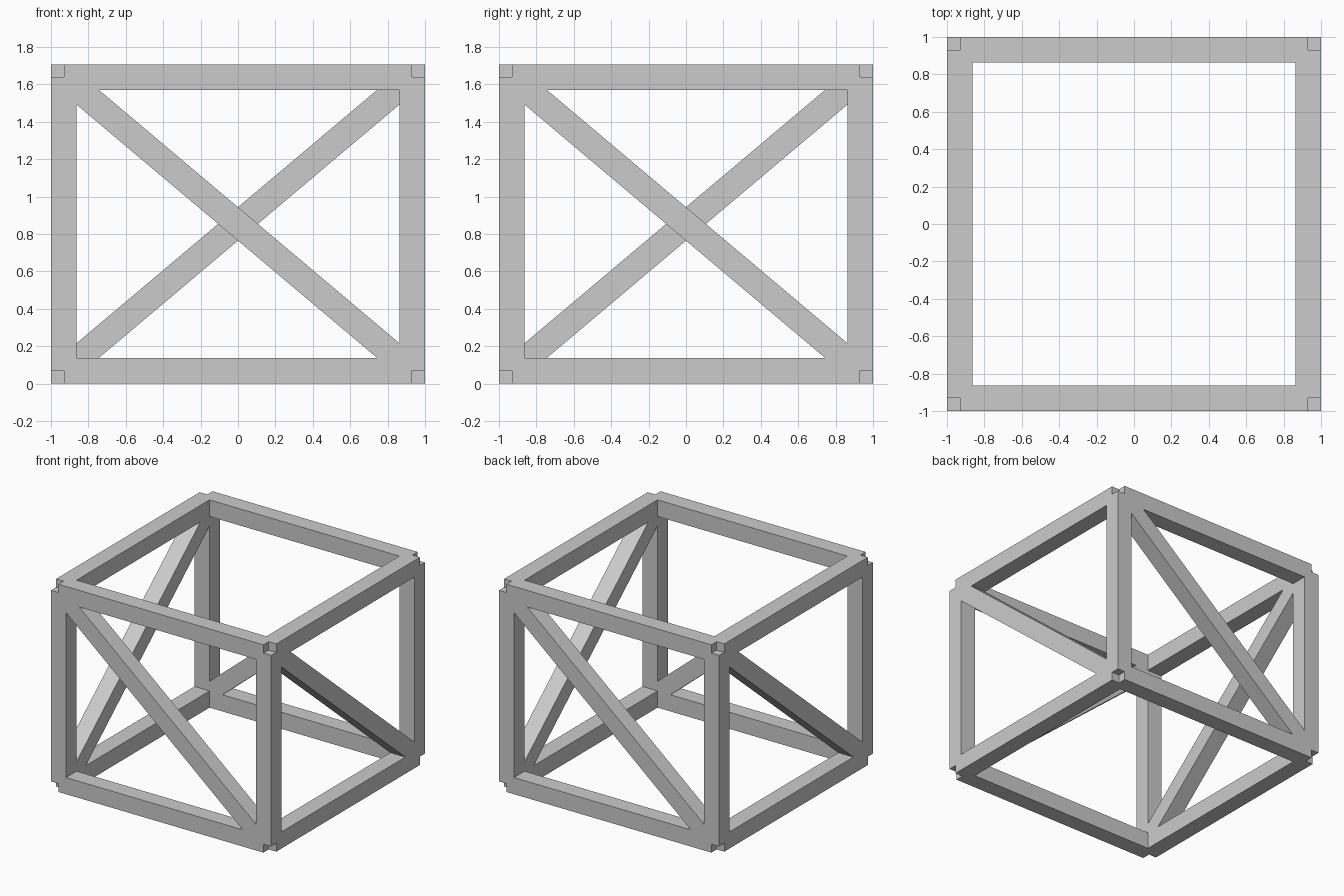
import bpy
from math import pi
from mathutils import Vector, Matrix

if "Cube" in bpy.data.objects:
    bpy.data.objects.remove(bpy.data.objects["Cube"])

W = 0.137            # square beam thickness
H = 1.707            # overall height
R = 1 - W / 2        # joint distance from the centre axis
LOW, HIGH = W / 2, H - W / 2


def beam(name, start, end, turn):
    """Square beam between two points on the front side, turned about z."""
    start, end = Vector(start), Vector(end)
    along = (end - start).normalized()
    # one pair of faces is kept parallel to the front side
    depth = Vector((0, 1, 0)) if abs(along.y) < 0.5 else Vector((1, 0, 0))
    across = depth.cross(along)
    basis = Matrix((across, depth, along)).transposed().to_4x4()
    size = Matrix.Diagonal((W, W, (end - start).length, 1))
    bpy.ops.mesh.primitive_cube_add(size=1)
    ob = bpy.context.object
    ob.name = ob.data.name = name
    ob.data.transform(Matrix.Rotation(turn, 4, 'Z')
                      @ Matrix.Translation((start + end) / 2) @ basis @ size)


# each side repeats the same rails, post and brace; beams stop at joint centres,
# which leaves the small notch at every outer corner
for i, side in enumerate(("front", "right", "back", "left")):
    turn = i * pi / 2
    beam(side + "_bottom_rail", (-R, -R, LOW), (R, -R, LOW), turn)
    beam(side + "_top_rail", (-R, -R, HIGH), (R, -R, HIGH), turn)
    beam(side + "_corner_post", (-R, -R, LOW), (-R, -R, HIGH), turn)
    beam(side + "_diagonal_brace", (-R, -R, HIGH), (R, -R, LOW), turn)
